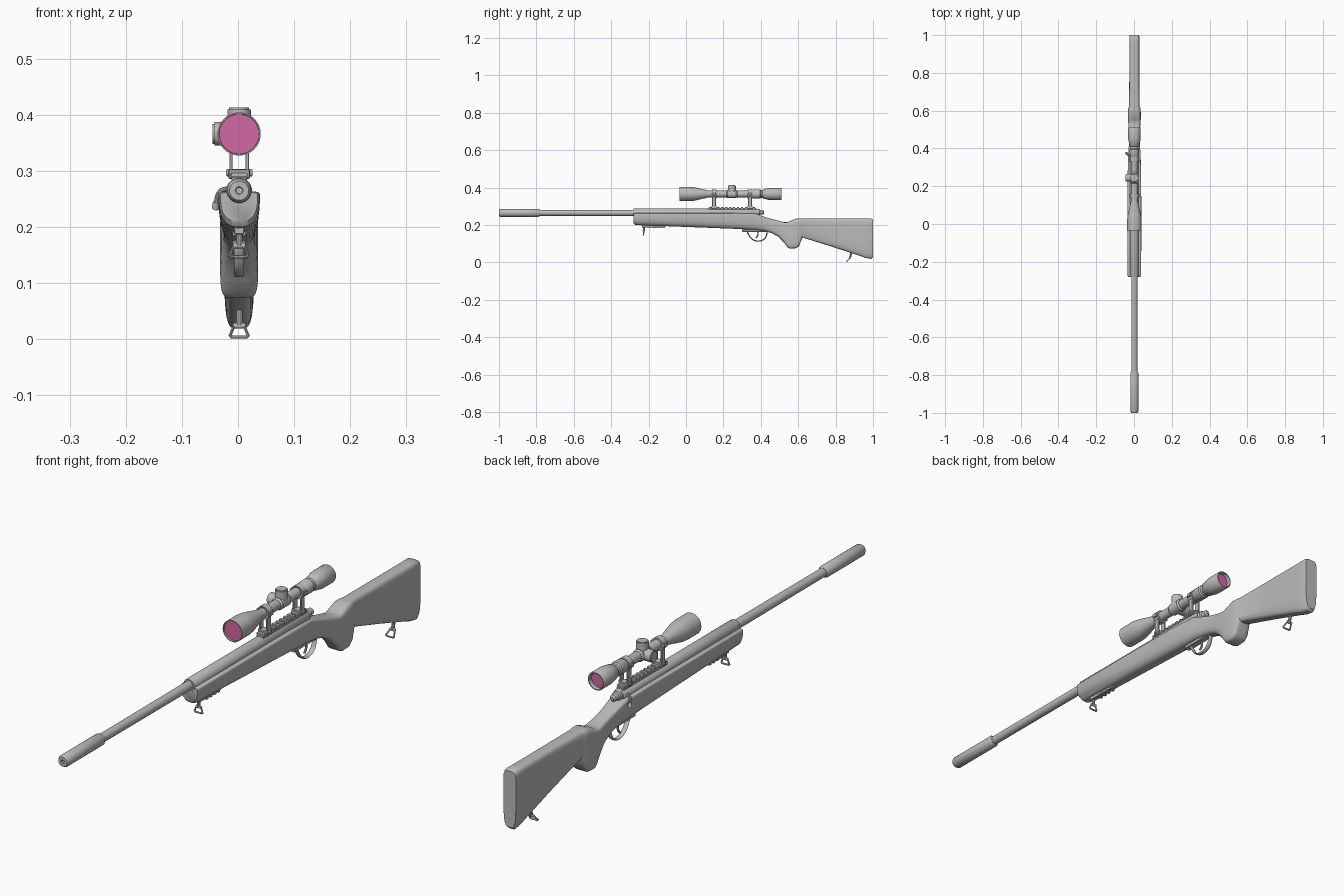
import bpy, bmesh, math
from mathutils import Vector, Matrix

if "Cube" in bpy.data.objects:
    bpy.data.objects.remove(bpy.data.objects["Cube"])

CX = 0.002          # the bore axis sits a hair off centre
BORE, SCOPE = 0.265, 0.366


def material(name, rgb):
    m = bpy.data.materials.new(name)
    m.diffuse_color = (*rgb, 1)
    m.use_nodes = True
    m.node_tree.nodes["Principled BSDF"].inputs["Base Color"].default_value = m.diffuse_color
    return m


GREY = material("matte grey", (0.5, 0.5, 0.5))
PINK = material("pink glass", (0.65, 0.14, 0.37))


def finish(name, bm, mat=GREY, angle=35):
    bmesh.ops.recalc_face_normals(bm, faces=bm.faces)
    me = bpy.data.meshes.new(name)
    bm.to_mesh(me)
    bm.free()
    me.materials.append(mat)
    me.shade_smooth()
    me.set_sharp_from_angle(angle=math.radians(angle))
    ob = bpy.data.objects.new(name, me)
    bpy.context.collection.objects.link(ob)
    return ob


def loft(name, rings, mat=GREY, angle=35, caps=True):
    bm = bmesh.new()
    vr = [[bm.verts.new(p) for p in ring] for ring in rings]
    n = len(vr[0])
    for a, b in zip(vr, vr[1:]):
        for i in range(n):
            j = (i + 1) % n
            bm.faces.new((a[i], a[j], b[j], b[i]))
    if caps:
        bm.faces.new(vr[0])
        bm.faces.new(vr[-1])
    return finish(name, bm, mat, angle)


def lathe(name, profile, z, mat=GREY, n=40, closed=False):
    """Turn (y, radius) points about an axis along y."""
    if closed:
        profile = profile + profile[:1]
    rings = [[(CX + r * math.cos(math.tau * i / n), y, z + r * math.sin(math.tau * i / n))
              for i in range(n)] for y, r in profile]
    ob = loft(name, rings, mat, caps=not closed)
    if closed:
        bm = bmesh.new()
        bm.from_mesh(ob.data)
        bmesh.ops.remove_doubles(bm, verts=bm.verts, dist=1e-6)
        bmesh.ops.recalc_face_normals(bm, faces=bm.faces)
        bm.to_mesh(ob.data)
        bm.free()
    return ob


def box(name, x, y, z, bevel=0.0015):
    bm = bmesh.new()
    size = (x[1] - x[0], y[1] - y[0], z[1] - z[0])
    bmesh.ops.create_cube(bm, size=1)
    for v in bm.verts:
        v.co = Vector((CX + sum(x) / 2 + v.co.x * size[0],
                       sum(y) / 2 + v.co.y * size[1], sum(z) / 2 + v.co.z * size[2]))
    if bevel:
        bmesh.ops.bevel(bm, geom=bm.edges[:], offset=bevel, segments=1, affect='EDGES')
    return finish(name, bm)


def rod(name, a, b, r, bevel=0.002):
    """Straight cylinder from a to b."""
    a, b = Vector(a), Vector(b)
    bm = bmesh.new()
    bmesh.ops.create_cone(bm, cap_ends=True, segments=28, radius1=r, radius2=r, depth=(b - a).length)
    rims = [e for e in bm.edges if abs(e.verts[0].co.z - e.verts[1].co.z) < 1e-6]
    bmesh.ops.bevel(bm, geom=rims, offset=bevel, segments=2, affect='EDGES')
    rot = Vector((0, 0, 1)).rotation_difference(b - a).to_matrix().to_4x4()
    bm.transform(Matrix.Translation((a + b) / 2 + Vector((CX, 0, 0))) @ rot)
    return finish(name, bm)


def tube(name, pts, r, cyclic=False, sx=1.0, smooth=True):
    """Bent rod through points; sx widens the section sideways."""
    cu = bpy.data.curves.new(name + "_path", 'CURVE')
    cu.dimensions = '3D'
    cu.bevel_depth, cu.bevel_resolution, cu.use_fill_caps = r, 3, True
    sp = cu.splines.new('BEZIER' if smooth else 'POLY')
    if smooth:
        sp.bezier_points.add(len(pts) - 1)
        for bp, p in zip(sp.bezier_points, pts):
            bp.co = p
            bp.handle_left_type = bp.handle_right_type = 'AUTO'
    else:
        sp.points.add(len(pts) - 1)
        for q, p in zip(sp.points, pts):
            q.co = (*p, 1)
    sp.use_cyclic_u = cyclic
    tmp = bpy.data.objects.new(name + "_path", cu)
    bpy.context.collection.objects.link(tmp)
    dg = bpy.context.evaluated_depsgraph_get()
    me = bpy.data.meshes.new_from_object(tmp.evaluated_get(dg))
    bpy.data.objects.remove(tmp)
    bm = bmesh.new()
    bm.from_mesh(me)
    for v in bm.verts:
        v.co.x = CX + v.co.x * sx
    return finish(name, bm)


# Stock: vertical sections (y, top, shoulder, bottom, half width, lower roundness)
STATIONS = [
    (-0.280, .262, .255, .210, .033, .75), (-0.272, .264, .256, .200, .036, .75),
    (0.020, .264, .256, .189, .037, .70), (0.250, .264, .254, .180, .036, .65),
    (0.370, .262, .245, .174, .033, .60), (0.420, .244, .225, .167, .029, .60),
    (0.460, .232, .205, .156, .028, .60), (0.495, .223, .195, .136, .029, .55),
    (0.525, .215, .188, .104, .032, .45), (0.543, .215, .186, .080, .033, .35),
    (0.555, .221, .186, .074, .034, .30), (0.590, .235, .190, .076, .034, .30),
    (0.606, .235, .190, .088, .033, .35), (0.616, .235, .190, .118, .031, .40),
    (0.624, .235, .192, .133, .028, .45), (0.780, .235, .192, .084, .027, .45),
    (0.930, .235, .192, .035, .027, .45), (0.960, .235, .192, .024, .027, .45),
    (0.990, .235, .192, .019, .027, .45), (1.000, .230, .192, .028, .025, .45)]


def section(y, top, mid, bot, w, eb, n=40):
    out = []
    for i in range(n):
        t = math.tau * (i + .5) / n
        c, s = math.cos(t), math.sin(t)
        e = .5 if s > 0 else eb
        h = top - mid if s > 0 else mid - bot
        out.append((CX + math.copysign(w * abs(c) ** e, c), y,
                    mid + math.copysign(h * abs(s) ** e, s)))
    return out


loft("stock", [section(*s) for s in STATIONS], angle=40)

# Barrel, muzzle tube, receiver and bolt
lathe("muzzle_tube", [(-.97, .001), (-.97, .005), (-.998, .005), (-1, .007), (-1, .017), (-.992, .0215),
                      (-.79, .0215), (-.78, .0165), (-.775, .001)], BORE)
lathe("barrel", [(-.79, .0155), (-.25, .0165)], BORE)
lathe("receiver", [(-.281, .015), (-.281, .0215), (-.278, .023), (.375, .023), (.38, .020)], BORE)
lathe("bolt_shroud", [(.37, .017), (.392, .017), (.396, .013), (.412, .012), (.418, .006)], .268)
tube("bolt_handle", [(-.012, .362, .268), (-.030, .364, .266), (-.037, .368, .258), (-.041, .374, .240)], .0045)
rod("bolt_knob", (-.040, .372, .246), (-.0425, .376, .231), .0065)

# Slotted sight rail
box("rail_base", (-.014, .014), (.12, .375), (.280, .290))
for i in range(12):
    y = .124 + i * .0212
    box(f"rail_tooth_{i + 1}", (-.015, .015), (y, y + .012), (.288, .297), .001)

# Scope body with recessed ends
lathe("scope_body", [(-.020, .001), (-.020, .035), (-.035, .036), (-.035, .0385), (.020, .0385),
                     (.045, .036), (.115, .0195), (.125, .0175), (.340, .0175), (.350, .019),
                     (.358, .024), (.395, .025), (.400, .021), (.410, .021), (.416, .026),
                     (.445, .032), (.455, .033), (.507, .033), (.510, .031), (.510, .028),
                     (.490, .026), (.490, .001)], SCOPE)
lathe("front_lens", [(-.0285, .001), (-.0285, .0355), (-.021, .0355)], SCOPE, PINK)
lathe("rear_lens", [(.491, .0265), (.496, .0265), (.496, .001)], SCOPE, PINK)

# Adjustment turrets
lathe("turret_saddle", [(.215, .017), (.222, .022), (.268, .022), (.275, .017)], SCOPE)
rod("top_turret", (0, .245, SCOPE), (0, .245, .413), .021, .003)
rod("side_turret", (0, .245, SCOPE), (-.047, .245, SCOPE), .021, .003)

# Scope mounts
for label, y in (("front", .150), ("rear", .342)):
    lathe(f"{label}_mount_ring", [(y - .012, .017), (y - .012, .0235), (y + .012, .0235), (y + .012, .017)],
          SCOPE, closed=True)
    box(f"{label}_mount_clamp", (-.019, .019), (y - .014, y + .014), (.286, .303))
    rod(f"{label}_clamp_screw", (-.023, y, .297), (.024, y, .297), .0065, .001)
    for side in (-1, 1):
        x = side * .0145
        box(f"{label}_mount_leg_{'left' if side < 0 else 'right'}", (x - .003, x + .003),
            (y - .010, y + .010), (.298, .356), .001)
        x = side * .023
        box(f"{label}_ring_lug_{'left' if side < 0 else 'right'}", (x - .005, x + .005),
            (y - .010, y + .010), (SCOPE - .007, SCOPE + .007), .001)

# Trigger group
tube("trigger_guard", [(0, .322, .180), (0, .334, .150), (0, .358, .122), (0, .388, .114), (0, .416, .124),
                       (0, .430, .145), (0, .434, .172)], .0035, sx=2.6)
tube("trigger", [(0, .374, .180), (0, .384, .160), (0, .384, .145), (0, .374, .130)], .004)
box("trigger_plate", (-.012, .012), (.30, .45), (.164, .176))

# Accessory rail under the fore-end
box("lower_rail", (-.009, .009), (-.235, -.11), (.187, .205))
for i in range(4):
    y = -.198 + i * .022
    box(f"lower_rail_lug_{i + 1}", (-.012, .012), (y, y + .012), (.184, .192), .001)

# Sling swivels: post plus wire loop
for label, y, z, dy, foot in (("front", -.225, .198, -.002, .147), ("rear", .885, .058, -.024, .004)):
    zm = foot + .020
    tube(f"{label}_swivel_post", [(0, y, z), (0, y + dy * .35, zm)], .006, smooth=False)
    rod(f"{label}_swivel_pin", (-.011, y + dy * .35, zm), (.011, y + dy * .35, zm), .005, .001)
    tube(f"{label}_swivel_loop", [(-.009, y + dy * .35, zm), (.009, y + dy * .35, zm), (.016, y + dy, foot + .003),
                                  (.013, y + dy, foot), (-.013, y + dy, foot), (-.016, y + dy, foot + .003)],
         .0032, cyclic=True, smooth=False)
